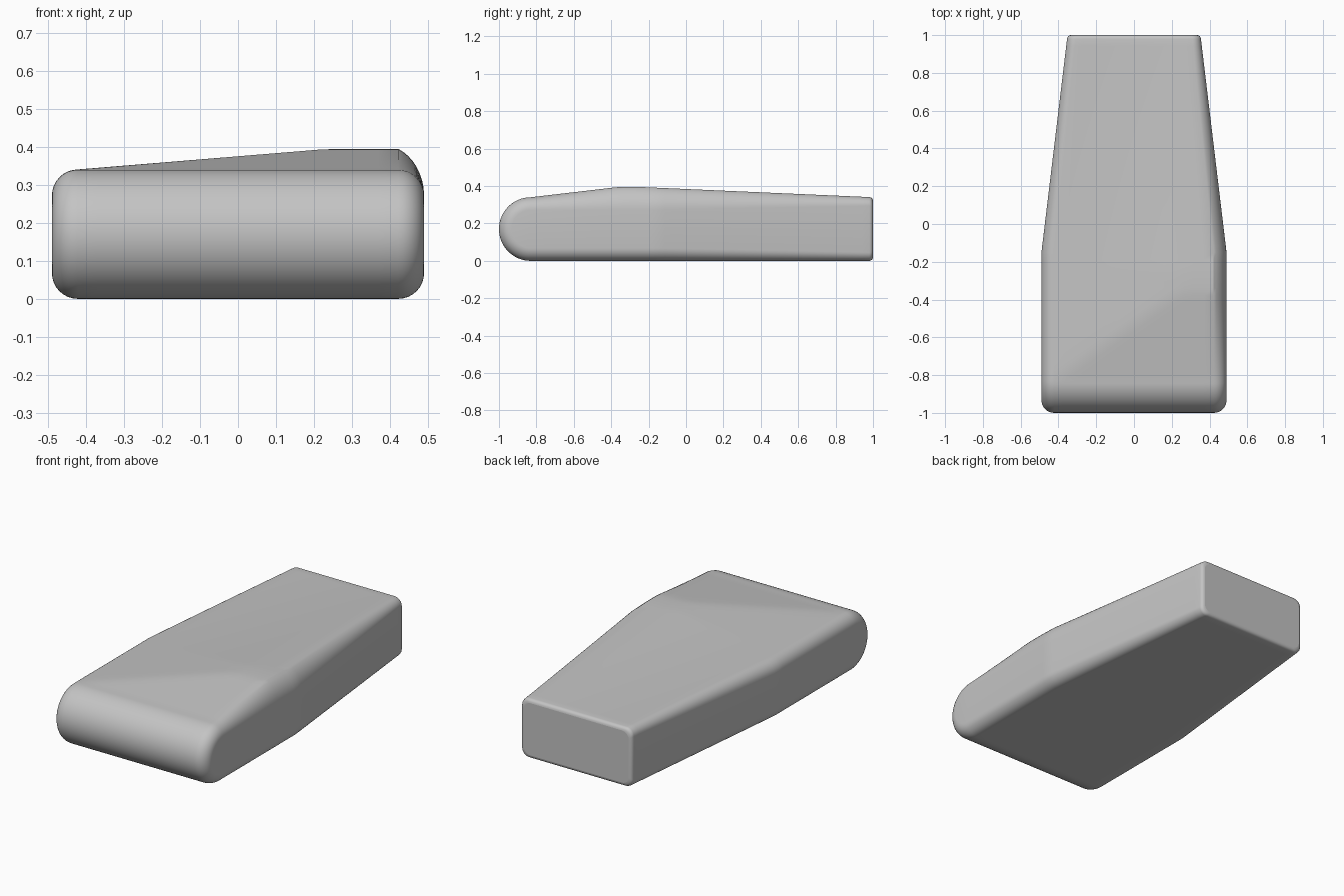
import bpy, bmesh
from math import sin, cos, pi

if "Cube" in bpy.data.objects:
    bpy.data.objects.remove(bpy.data.objects["Cube"], do_unlink=True)

AXIS_Y, AXIS_Z = -0.83, 0.17     # centre line of the rounded nose
TOP, PEAK = 0.34, 0.055          # base height and height of the raised side
CORNER_STEPS, TOP_STEPS = 8, 16


def mix(a, b, t):
    return a + (b - a) * t


def rise(x, y):
    """Extra height of the top: a front ramp meeting a sideways slope."""
    ramp = (y - AXIS_Y) / 0.47
    across = min(1, max(0, (x + 0.43) / 0.67))
    back = min(1, (1 - y) / 1.25)
    return PEAK * max(0, min(ramp, across * back))


def section(y):
    """Rounded cross-section as a loop of (x, z)."""
    taper = max(0, (y + 0.15) / 1.15)
    w = mix(0.49, 0.352, taper)
    r = mix(0.068, 0.045, taper)
    flat = w - r
    xs = [mix(-flat, flat, i / TOP_STEPS) for i in range(TOP_STEPS + 1)]
    arc = [(1 - i / CORNER_STEPS) * pi / 2 for i in range(1, CORNER_STEPS + 1)]
    top = [(x, TOP + rise(x, y)) for x in xs]
    # the top corners stretch into a chamfer where the top is raised
    right = []
    left = []
    for a in arc:
        straight = 1 - a / (pi / 2)
        lift = 1 - straight
        right.append((flat + r * cos(a), TOP - r + r * sin(a) + rise(flat, y) * lift))
        left.append((-flat - r * cos(a), TOP - r + r * sin(a) + rise(-flat, y) * lift))
    low_right = [(flat + r * cos(a), r - r * sin(a)) for a in reversed(arc)]
    low_left = [(-flat - r * cos(a), r - r * sin(a)) for a in arc]
    bottom = [(x, 0) for x in reversed(xs)]
    return top + right + low_right + bottom + low_left + left[::-1]


# nose: the front section swung around the centre line
loops = []
front = section(AXIS_Y)
for i in range(16, 0, -1):
    t = i / 16 * pi / 2
    loops.append([(x, AXIS_Y - abs(z - AXIS_Z) * sin(t), AXIS_Z + (z - AXIS_Z) * cos(t))
                  for x, z in front])

# tapering body
BODY_END = 0.98
for i in range(49):
    y = mix(AXIS_Y, BODY_END, i / 48)
    loops.append([(x, y, z) for x, z in section(y)])

# softened rear edge
EDGE = 1 - BODY_END
for i in range(1, 5):
    a = i / 4 * pi / 2
    inset = EDGE * (1 - cos(a))
    sx, sz = 1 - inset / 0.352, 1 - inset / AXIS_Z
    loops.append([(x * sx, BODY_END + EDGE * sin(a), AXIS_Z + (z - AXIS_Z) * sz)
                  for x, z in section(BODY_END)])

# skin the loops
bm = bmesh.new()
rings = [[bm.verts.new(p) for p in loop] for loop in loops]
for a, b in zip(rings, rings[1:]):
    for i in range(len(a)):
        j = (i + 1) % len(a)
        bm.faces.new((a[i], a[j], b[j], b[i]))
bm.faces.new(rings[-1])
bmesh.ops.remove_doubles(bm, verts=bm.verts, dist=0.0005)
bmesh.ops.recalc_face_normals(bm, faces=bm.faces)
mesh = bpy.data.meshes.new("wedge_body")
bm.to_mesh(mesh)
bm.free()

body = bpy.data.objects.new("wedge_body", mesh)
bpy.context.collection.objects.link(body)

# plain grey
grey = bpy.data.materials.new("plain_grey")
grey.use_nodes = True
colour = (0.55, 0.55, 0.55, 1)
grey.diffuse_color = colour
grey.node_tree.nodes["Principled BSDF"].inputs["Base Color"].default_value = colour
mesh.materials.append(grey)

bpy.ops.object.select_all(action="DESELECT")
body.select_set(True)
bpy.context.view_layer.objects.active = body
bpy.ops.object.shade_smooth_by_angle(angle=pi / 6)
for face in mesh.polygons:
    if face.normal.y > 0.99:
        face.use_smooth = False
